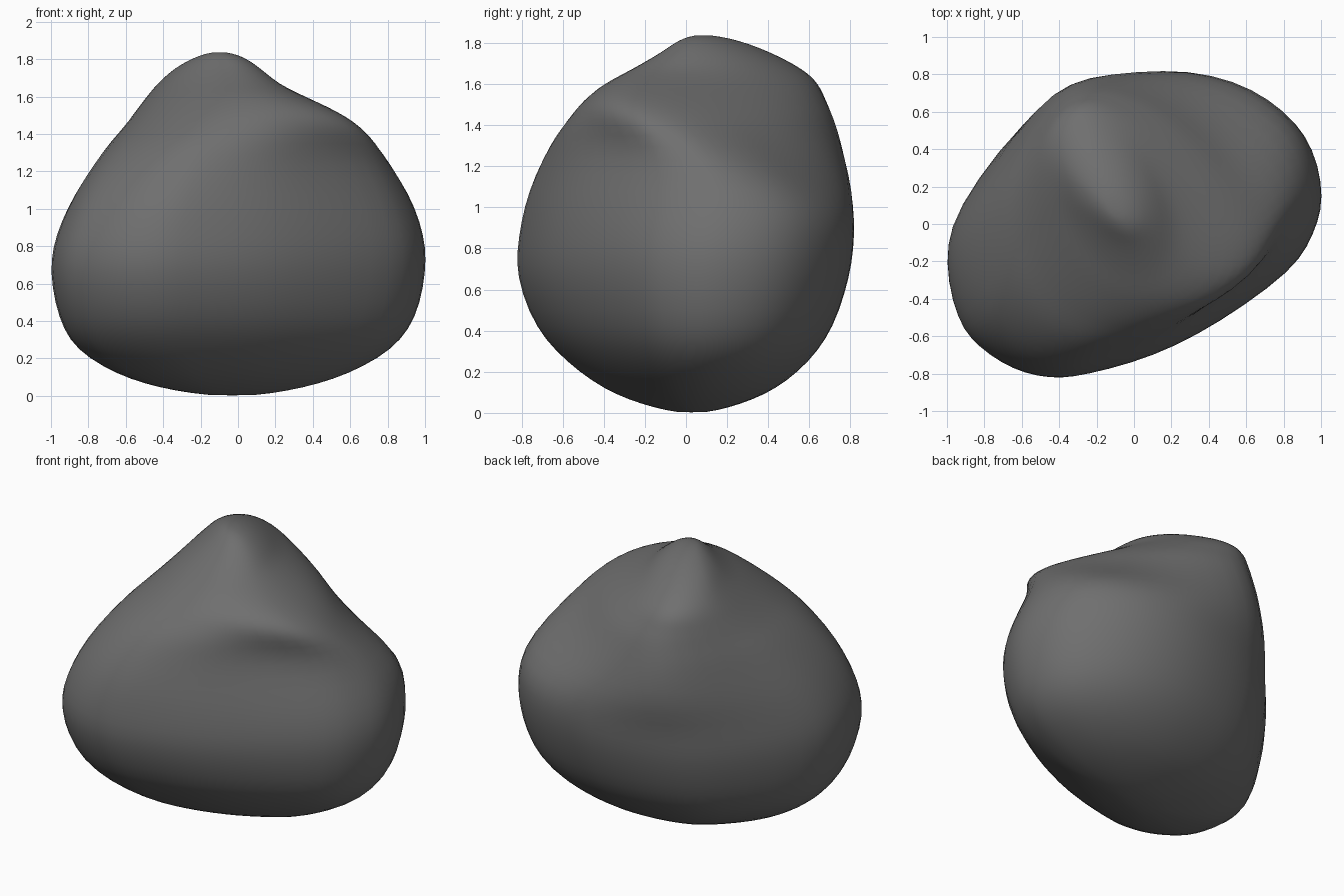
import bpy
import bmesh
import math
from mathutils import Vector

cube = bpy.data.objects.get("Cube")
if cube:
    bpy.data.objects.remove(cube, do_unlink=True)

# Plan outline of the boulder: long on the diagonal, flattened at the front left
OUTLINE = [(1, .15), (.95, .4), (.8, .6), (.53, .76), (.15, .82), (-.3, .73),
           (-.6, .54), (-.93, .1), (-1, -.2), (-.94, -.5), (-.83, -.65),
           (-.65, -.77), (-.45, -.82), (-.25, -.8), (.1, -.7), (.45, -.52),
           (.82, -.25), (.95, -.05)]
HALF_DEPTH = .82

# Height, then the reach of the section: left edge, right edge, front edge, back edge
LEVELS = [(.005, -.18, .12, -.06, .12), (.045, -.42, .35, -.22, .27),
          (.12, -.65, .59, -.4, .44), (.25, -.86, .82, -.58, .6),
          (.42, -.96, .95, -.73, .72), (.66, -1.005, 1.005, -.82, .8),
          (.86, -.975, .995, -.815, .825), (1.08, -.875, .915, -.765, .815),
          (1.3, -.73, .775, -.665, .765), (1.43, -.62, .665, -.575, .725),
          (1.52, -.55, .53, -.5, .685), (1.6, -.49, .36, -.4, .645),
          (1.67, -.43, .22, -.27, .57), (1.75, -.34, .12, -.13, .42),
          (1.81, -.23, .03, -.04, .26), (1.835, -.15, -.05, .03, .14)]
BASE_TIP = Vector((-.03, .03, -.01))
PEAK_TIP = Vector((-.1, .08, 1.845))
PEAK_TILT = -.5
END_CUT = .12


def smooth_path(points, steps, closed):
    """Catmull-Rom curve through the points."""
    pts = [Vector(p) for p in points]
    n = len(pts)

    def at(i):
        return pts[i % n] if closed else pts[max(0, min(n - 1, i))]

    path = []
    for i in range(n if closed else n - 1):
        a, b, c, d = (at(i + k) for k in (-1, 0, 1, 2))
        for s in range(steps):
            t = s / steps
            path.append(b + (c - a) * (t / 2)
                        + (a * 2 - b * 5 + c * 4 - d) * (t * t / 2)
                        + (b * 3 - a - c * 3 + d) * (t ** 3 / 2))
    return path if closed else path + [pts[-1]]


def smoothstep(low, high, value):
    t = max(0, min(1, (value - low) / (high - low)))
    return t * t * (3 - 2 * t)


def spread(values, low, high):
    """Map a list of values onto the range from low to high."""
    least, most = min(values), max(values)
    return [low + (v - least) / (most - least) * (high - low) for v in values]


def section(level, outline):
    """Plan outline at one level, turning gradually into the ridge."""
    z, left, right, front, back = level
    xs, ys = [], []
    for p in outline:
        x, y = p.x, p.y / HALF_DEPTH
        angle = math.atan2(y, x)
        # The flat front left face keeps its direction for longer
        flat = ((1 + math.cos(angle + math.pi / 4)) / 2) ** 2
        ridge = smoothstep(.8 + .45 * flat, 1.75, z)
        x += (math.cos(angle) - x) * ridge
        y += (math.sin(angle + PEAK_TILT) - y) * ridge
        # Trim the back left end and fill out the front right end on the slope
        turn = angle - math.pi / 4
        slope = 4 * ridge * (1 - ridge)
        trim = 1 - END_CUT * slope * (math.cos(turn) + math.cos(3 * turn)) / 2
        xs.append(x * trim)
        ys.append(y * trim)
    return [Vector((x, y, z)) for x, y in
            zip(spread(xs, left, right), spread(ys, front, back))]


# Boulder body lofted through the sections
outline = smooth_path(OUTLINE, 3, True)
bm = bmesh.new()
rings = [[bm.verts.new(p) for p in section(level, outline)]
         for level in smooth_path(LEVELS, 3, False)]
count = len(outline)
for low, high in zip(rings, rings[1:]):
    for i in range(count):
        j = (i + 1) % count
        bm.faces.new((low[i], low[j], high[j], high[i]))

# Close the underside and the peak
for ring, tip in ((rings[0], BASE_TIP), (rings[-1], PEAK_TIP)):
    end = bm.verts.new(tip)
    for i in range(count):
        bm.faces.new((ring[i], ring[(i + 1) % count], end))
bmesh.ops.recalc_face_normals(bm, faces=bm.faces)

# Relax the lofted surface
for _ in range(3):
    bmesh.ops.smooth_vert(bm, verts=bm.verts, factor=.5,
                          use_axis_x=True, use_axis_y=True, use_axis_z=True)
mesh = bpy.data.meshes.new("boulder")
bm.to_mesh(mesh)
bm.free()
boulder = bpy.data.objects.new("boulder", mesh)
bpy.context.collection.objects.link(boulder)

# Stone colour
stone = bpy.data.materials.new("grey_stone")
stone.use_nodes = True
colour = (.16, .16, .16, 1)
stone.diffuse_color = colour
stone.node_tree.nodes["Principled BSDF"].inputs["Base Color"].default_value = colour
mesh.materials.append(stone)

# Smooth shading
bpy.ops.object.select_all(action="DESELECT")
boulder.select_set(True)
bpy.context.view_layer.objects.active = boulder
bpy.ops.object.shade_smooth_by_angle(angle=math.radians(60))
